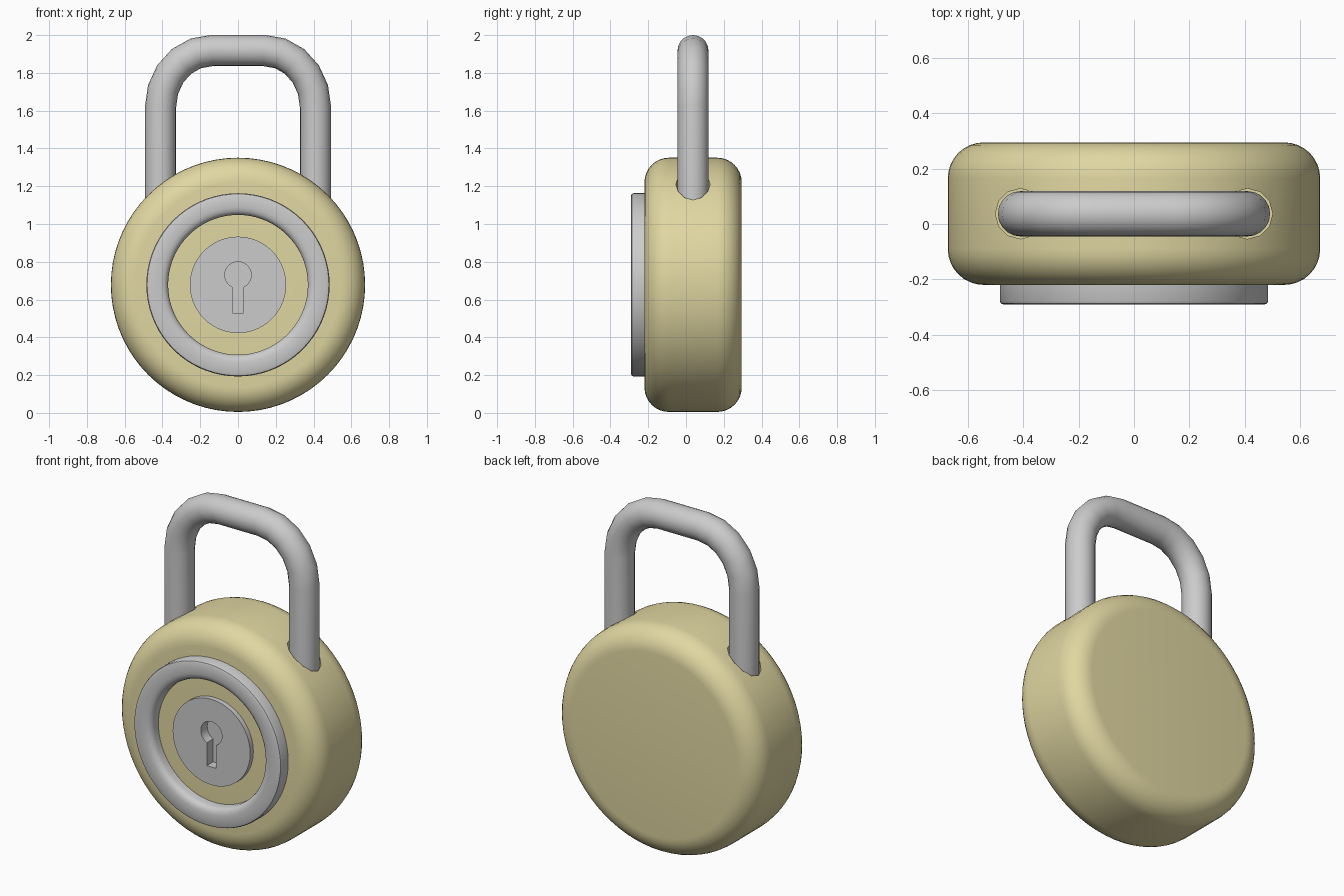
import bpy, bmesh, math
from mathutils import Vector

if "Cube" in bpy.data.objects:
    bpy.data.objects.remove(bpy.data.objects["Cube"])

CZ = 0.678   # height of the body's axis
SY = 0.037   # depth position of the shackle


def finish(bm, name):
    bmesh.ops.remove_doubles(bm, verts=bm.verts, dist=1e-5)
    bmesh.ops.recalc_face_normals(bm, faces=bm.faces)
    me = bpy.data.meshes.new(name)
    bm.to_mesh(me)
    bm.free()
    ob = bpy.data.objects.new(name, me)
    bpy.context.collection.objects.link(ob)
    return ob


def lathe(name, profile, steps=72):
    """Spin (radius, y) points around the body's front-to-back axis."""
    bm = bmesh.new()
    vs = [bm.verts.new((r, y, CZ)) for r, y in profile]
    es = [bm.edges.new(p) for p in zip(vs, vs[1:])]
    bmesh.ops.spin(bm, geom=vs + es, cent=(0, 0, CZ), axis=(0, 1, 0),
                   angle=math.tau, steps=steps, use_duplicate=False)
    return finish(bm, name)


def tube(name, path, radius, sides):
    """Sweep a circle along a path lying in the xz plane."""
    bm = bmesh.new()
    pts = [Vector((x, SY, z)) for x, z in path]
    rings = []
    for i, p in enumerate(pts):
        a = (p - pts[i - 1]).normalized() if i else (pts[1] - p).normalized()
        b = (pts[i + 1] - p).normalized() if i < len(pts) - 1 else a
        t = (a + b).normalized()
        side = Vector((t.z, 0, -t.x)) / max(t.dot(a), 0.5)
        rings.append([bm.verts.new(p + side * radius * math.cos(k * math.tau / sides)
                                   + Vector((0, radius * math.sin(k * math.tau / sides), 0)))
                      for k in range(sides)])
    for r, s in zip(rings, rings[1:]):
        for k in range(sides):
            j = (k + 1) % sides
            bm.faces.new((r[k], r[j], s[j], s[k]))
    bm.faces.new(rings[0])
    bm.faces.new(rings[-1])
    return finish(bm, name)


def cut(ob, cutter):
    mod = ob.modifiers.new("cut", 'BOOLEAN')
    mod.operation = 'DIFFERENCE'
    mod.solver = 'EXACT'
    mod.object = cutter
    bpy.context.view_layer.objects.active = ob
    bpy.ops.object.modifier_apply(modifier=mod.name)
    bpy.data.objects.remove(cutter)


def smooth(ob, angle=35):
    bpy.ops.object.select_all(action='DESELECT')
    ob.select_set(True)
    bpy.context.view_layer.objects.active = ob
    bpy.ops.object.shade_smooth_by_angle(angle=math.radians(angle))


# Body: rounded drum with a pocket for the lock plate
R, F, B, f = 0.673, -0.22, 0.295, 0.13
arc = [i * math.pi / 16 for i in range(9)]
profile = [(0, -0.12), (0.24, -0.12), (0.24, F)]
profile += [(R - f + f * math.sin(a), F + f - f * math.cos(a)) for a in arc]
profile += [(R - f + f * math.cos(a), B - f + f * math.sin(a)) for a in arc]
profile += [(0, B)]
body = lathe("body", profile)
for s in (-1, 1):
    cut(body, tube("shackle_hole", [(s * 0.41, 0.98), (s * 0.41, 1.6)], 0.091, 12))
brass = bpy.data.materials.new("brass")
brass.diffuse_color = (0.75, 0.68, 0.36, 1)
brass.use_nodes = True
brass.node_tree.nodes["Principled BSDF"].inputs["Base Color"].default_value = brass.diffuse_color
body.data.materials.append(brass)
smooth(body)

# Raised ring on the front
ring = lathe("front_ring", [(0.37, -0.20), (0.485, -0.20), (0.485, -0.278), (0.481, -0.287),
                            (0.472, -0.291), (0.41, -0.291), (0.39, -0.286), (0.376, -0.275),
                            (0.37, -0.258), (0.37, -0.20)])
smooth(ring)

# Lock plate with keyhole
plate = lathe("lock_plate", [(0, -0.13), (0.235, -0.13), (0.235, -0.215), (0.255, -0.215),
                             (0.255, -0.25), (0, -0.25)])
bm = bmesh.new()
a0 = math.asin(0.03 / 0.07)
pts = [(0.03, 0.53), (-0.03, 0.53)]
for i in range(25):
    a = a0 + (math.tau - 2 * a0) * i / 24
    pts.append((-0.07 * math.sin(a), 0.73 - 0.07 * math.cos(a)))
face = bm.faces.new([bm.verts.new((x, -0.3, z)) for x, z in pts])
ext = bmesh.ops.extrude_face_region(bm, geom=[face])
bmesh.ops.translate(bm, vec=(0, 0.11, 0),
                    verts=[v for v in ext["geom"] if isinstance(v, bmesh.types.BMVert)])
cut(plate, finish(bm, "keyhole"))
smooth(plate)

# Shackle: two legs joined by a rounded bow
bow = [(0.14 + 0.27 * math.cos(i * math.pi / 10), 1.62 + 0.298 * math.sin(i * math.pi / 10))
       for i in range(6)]
half = [(0.41, 0.99)] + bow
path = half + [(-x, z) for x, z in reversed(half)]
shackle = tube("shackle", path, 0.082, 20)
smooth(shackle, 40)
